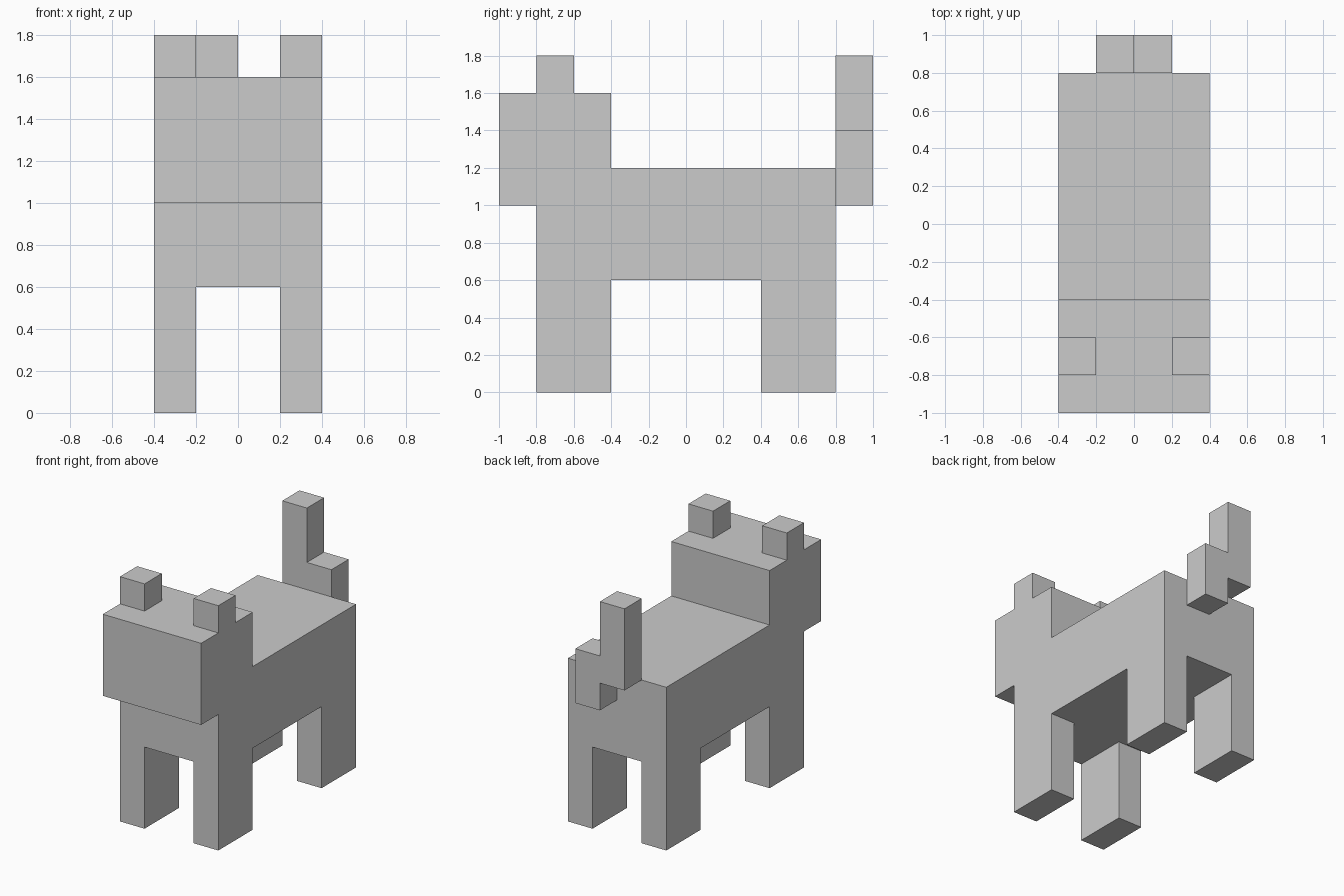
import bpy
import bmesh
from mathutils import Vector

if "Cube" in bpy.data.objects:
    bpy.data.objects.remove(bpy.data.objects["Cube"])


def prism(name, profile, lo, hi, axis="x"):
    """Extrude a profile along x (profile in y, z) or along y (profile in x, z)."""
    if axis == "x":
        points = [(lo, a, b) for a, b in profile]
        step = Vector((hi - lo, 0, 0))
    else:
        points = [(a, lo, b) for a, b in profile]
        step = Vector((0, hi - lo, 0))
    bm = bmesh.new()
    face = bm.faces.new([bm.verts.new(p) for p in points])
    grown = bmesh.ops.extrude_face_region(bm, geom=[face], use_keep_orig=True)["geom"]
    verts = [g for g in grown if isinstance(g, bmesh.types.BMVert)]
    bmesh.ops.translate(bm, verts=verts, vec=step)
    bmesh.ops.recalc_face_normals(bm, faces=bm.faces)
    mesh = bpy.data.meshes.new(name)
    bm.to_mesh(mesh)
    bm.free()
    obj = bpy.data.objects.new(name, mesh)
    bpy.context.collection.objects.link(obj)
    return obj


def rect(a0, a1, b0, b1):
    return [(a0, b0), (a1, b0), (a1, b1), (a0, b1)]


# Torso
prism("torso", rect(-0.8, 0.8, 0.6, 1.2), -0.4, 0.4)

# Head, notched to rest on the torso and hang over its front
prism("head", [(-1.0, 1.0), (-0.8, 1.0), (-0.8, 1.2), (-0.4, 1.2),
               (-0.4, 1.6), (-1.0, 1.6)], -0.4, 0.4)

# Legs and ears on both sides
for side, x in (("right", -0.4), ("left", 0.2)):
    prism(f"front_leg_{side}", rect(-0.8, -0.4, 0.0, 0.6), x, x + 0.2)
    prism(f"back_leg_{side}", rect(0.4, 0.8, 0.0, 0.6), x, x + 0.2)
    prism(f"ear_{side}", rect(-0.8, -0.6, 1.6, 1.8), x, x + 0.2)

# Tail: stepped, short root on one side and raised tip on the other
prism("tail", [(0.0, 1.0), (0.2, 1.0), (0.2, 1.4), (0.0, 1.4),
               (0.0, 1.8), (-0.2, 1.8), (-0.2, 1.2), (0.0, 1.2)], 0.8, 1.0, axis="y")
